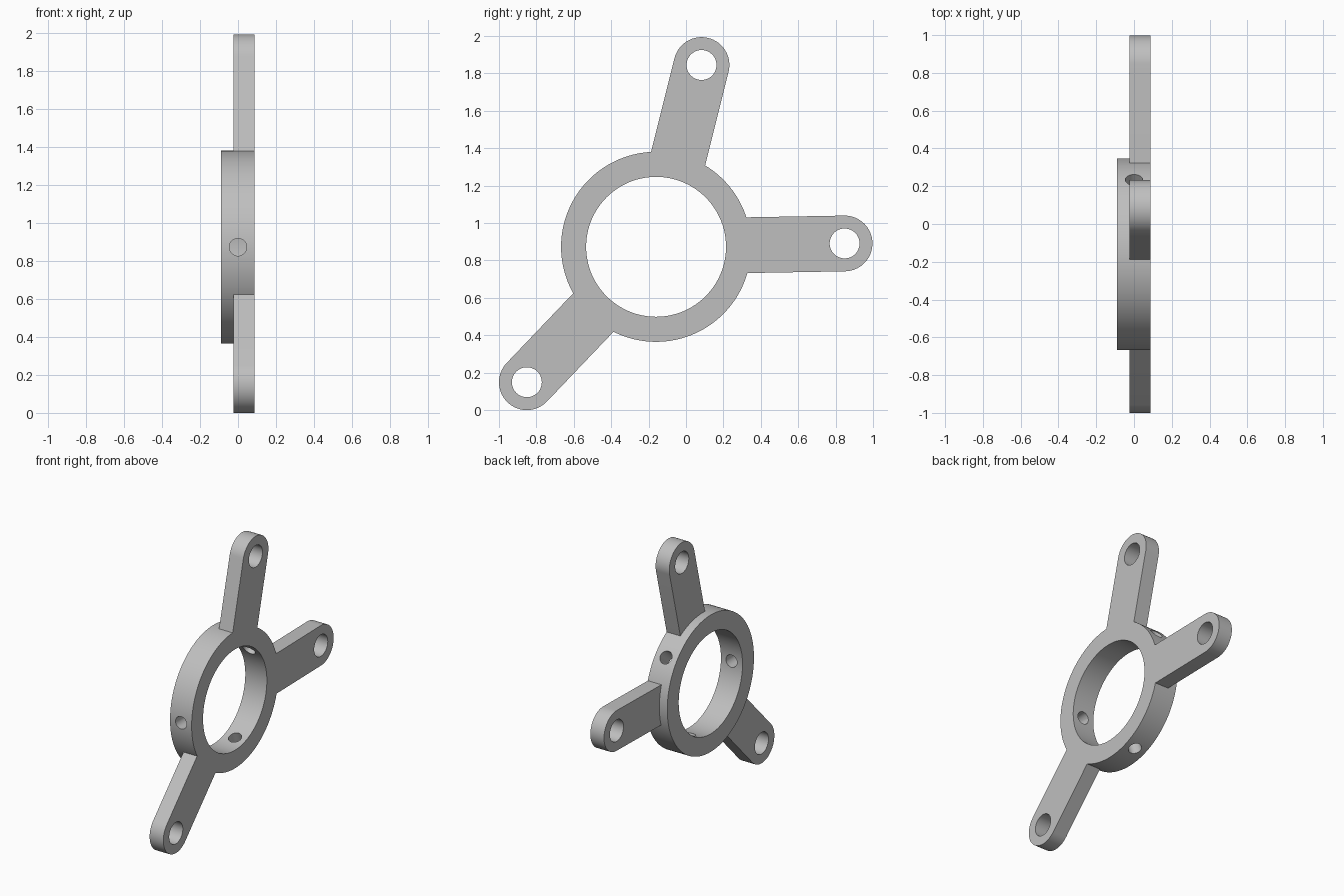
import bpy, bmesh
from math import radians, cos, sin, atan2, hypot, pi
from mathutils import Matrix, Vector

if "Cube" in bpy.data.objects:
    bpy.data.objects.remove(bpy.data.objects["Cube"])

CENTRE = Vector((0, -0.16, 0.873))
OUTER, BORE = 0.508, 0.374
BACK, FACE, ARM_BACK = -0.09, 0.087, -0.025
ARM_R, EYE_R, PIN_R = 0.149, 0.08, 0.046
TIPS = [(0.083, 1.845), (0.848, 0.891), (-0.851, 0.149)]
PIN_ANGLES = [39, 180, 289.5]

grey = bpy.data.materials.new("plain grey")
grey.use_nodes = True
colour = (0.52, 0.52, 0.52, 1)
grey.diffuse_color = colour
grey.node_tree.nodes["Principled BSDF"].inputs["Base Color"].default_value = colour


def prism(name, outline, x0, x1):
    """Extrude a (y, z) outline along x."""
    bm = bmesh.new()
    face = bm.faces.new([bm.verts.new((x0, y, z)) for y, z in outline])
    new = bmesh.ops.extrude_face_region(bm, geom=[face])["geom"]
    verts = [v for v in new if isinstance(v, bmesh.types.BMVert)]
    bmesh.ops.translate(bm, verts=verts, vec=(x1 - x0, 0, 0))
    bmesh.ops.recalc_face_normals(bm, faces=bm.faces)
    mesh = bpy.data.meshes.new(name)
    bm.to_mesh(mesh)
    bm.free()
    mesh.materials.append(grey)
    obj = bpy.data.objects.new(name, mesh)
    bpy.context.collection.objects.link(obj)
    return obj


def arc(y, z, r, start, sweep, n):
    return [(y + r * cos(start + sweep * i / n), z + r * sin(start + sweep * i / n))
            for i in range(n)]


def combine(target, tool, operation):
    """Apply a boolean and discard the tool."""
    mod = target.modifiers.new(operation.lower(), "BOOLEAN")
    mod.operation, mod.solver, mod.object = operation, "EXACT", tool
    bpy.context.view_layer.objects.active = target
    bpy.ops.object.modifier_apply(modifier=mod.name)
    bpy.data.objects.remove(tool)


# Central ring blank
cy, cz = CENTRE.y, CENTRE.z
bracket = prism("three_arm_ring_bracket", arc(cy, cz, OUTER, 0, 2 * pi, 128), BACK, FACE)

# Round-ended arms, flush with one face of the ring
for y, z in TIPS:
    angle = atan2(z - cz, y - cy)
    side = Vector((-sin(angle), cos(angle))) * ARM_R
    root = Vector((cy, cz)) + Vector((cos(angle), sin(angle))) * 0.43
    outline = arc(y, z, ARM_R, angle - pi / 2, pi, 32)
    outline += [Vector((y, z)) + side, root + side, root - side]
    combine(bracket, prism("arm", outline, ARM_BACK, FACE), "UNION")

# Central bore and the eye in each arm
combine(bracket, prism("bore", arc(cy, cz, BORE, 0, 2 * pi, 128), -0.3, 0.3), "DIFFERENCE")
for y, z in TIPS:
    combine(bracket, prism("eye", arc(y, z, EYE_R, 0, 2 * pi, 48), -0.3, 0.3), "DIFFERENCE")

# Radial set-screw holes through the ring wall
for degrees in PIN_ANGLES:
    a = radians(degrees)
    cutter = prism("pin_hole", arc(0, 0, PIN_R, 0, 2 * pi, 32), 0.3, 0.6)
    direction = Vector((0, cos(a), sin(a)))
    turn = Vector((1, 0, 0)).rotation_difference(direction).to_matrix().to_4x4()
    cutter.data.transform(Matrix.Translation(CENTRE) @ turn)
    combine(bracket, cutter, "DIFFERENCE")

# Smooth curved walls, crisp edges
bpy.ops.object.select_all(action="DESELECT")
bracket.select_set(True)
bpy.context.view_layer.objects.active = bracket
bpy.ops.object.shade_smooth_by_angle(angle=radians(30))
